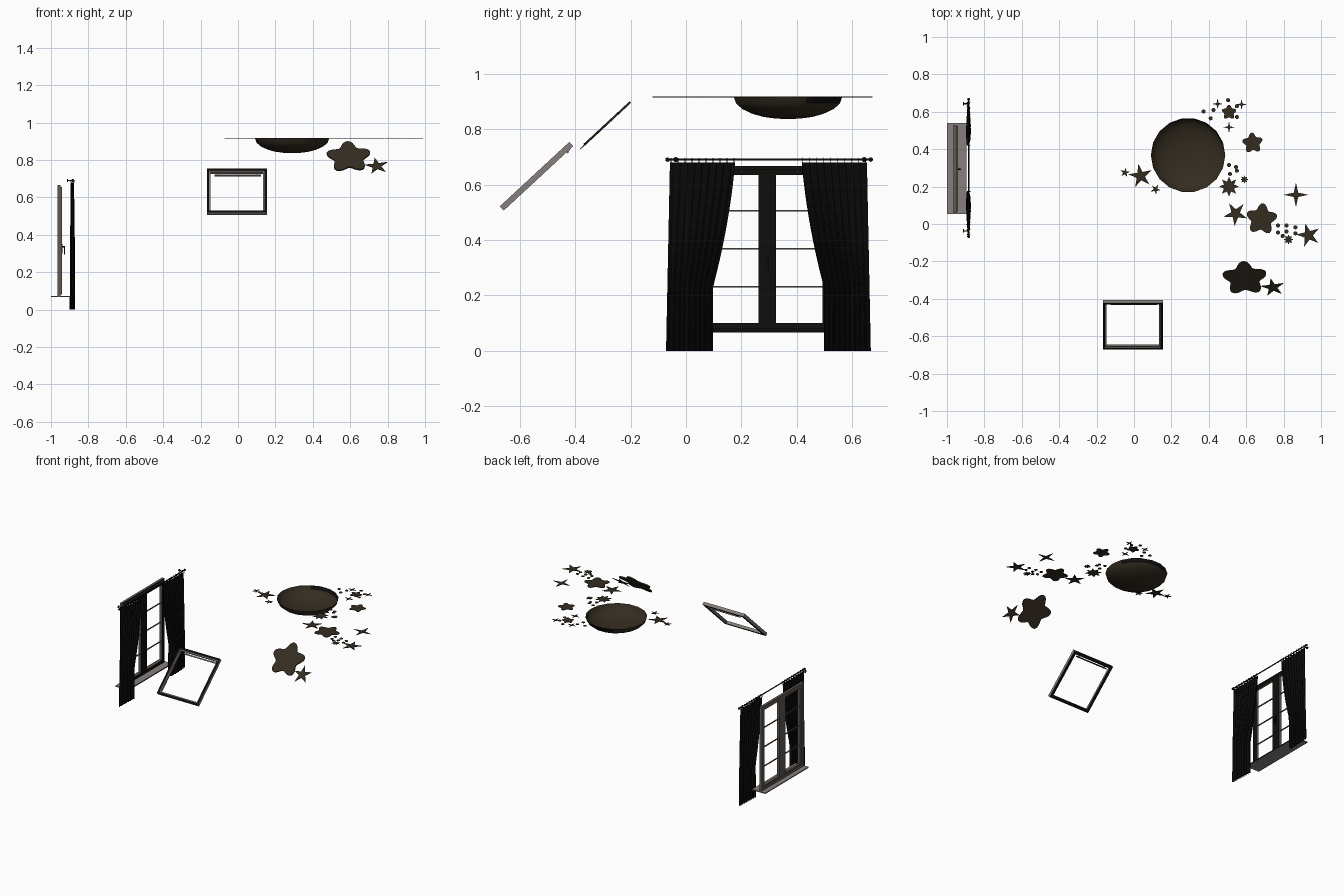
import bpy, bmesh, math
from mathutils import Matrix, Vector

if "Cube" in bpy.data.objects:
    bpy.data.objects.remove(bpy.data.objects["Cube"])


def mat(name, rgb):
    m = bpy.data.materials.new(name)
    m.diffuse_color = (*rgb, 1)
    m.use_nodes = True
    m.node_tree.nodes["Principled BSDF"].inputs["Base Color"].default_value = m.diffuse_color
    return m


BLACK = mat("black_fabric", (0.003, 0.003, 0.003))
DARK = mat("dark_wood", (0.005, 0.0045, 0.004))
BROWN = mat("dark_brown", (0.034, 0.025, 0.015))
WOOD = mat("grey_brown_wood", (0.12, 0.10, 0.083))
GREY = mat("warm_grey", (0.24, 0.215, 0.20))


def finish(name, bm, mats, smooth=False, matrix=None, rule=None, thick=0):
    me = bpy.data.meshes.new(name)
    bm.normal_update()
    if rule:
        for f in bm.faces:
            f.material_index = rule(f)
    for f in bm.faces:
        f.smooth = smooth
    bm.to_mesh(me)
    bm.free()
    for m in mats:
        me.materials.append(m)
    ob = bpy.data.objects.new(name, me)
    bpy.context.collection.objects.link(ob)
    if matrix:
        ob.matrix_world = matrix
    if thick:
        ob.modifiers.new("thickness", 'SOLIDIFY').thickness = thick
    return ob


def box(bm, lo, hi):
    c = [(a + b) / 2 for a, b in zip(lo, hi)]
    s = [b - a for a, b in zip(lo, hi)]
    bmesh.ops.create_cube(bm, size=1, matrix=Matrix.Translation(c) @ Matrix.Diagonal((*s, 1)))


def cyl(bm, p, q, r, n=12):
    p, q = Vector(p), Vector(q)
    d = q - p
    m = Matrix.Translation((p + q) / 2) @ d.to_track_quat('Z', 'Y').to_matrix().to_4x4()
    bmesh.ops.create_cone(bm, cap_ends=True, segments=n, radius1=r, radius2=r, depth=d.length, matrix=m)


def frame_yz(bm, x0, x1, y0, y1, z0, z1, w, h):
    # four bars standing in the yz plane: stiles w wide, rails h high
    box(bm, (x0, y0, z0), (x1, y0 + w, z1))
    box(bm, (x0, y1 - w, z0), (x1, y1, z1))
    box(bm, (x0, y0 + w, z0), (x1, y1 - w, z0 + h))
    box(bm, (x0, y0 + w, z1 - h), (x1, y1 - w, z1))


def frame_xy(bm, x, y, z0, z1, w):
    # four bars lying in the xy plane, half sizes x and y
    for s in (-1, 1):
        a, b = sorted((s * x, s * (x - w)))
        box(bm, (a, -y, z0), (b, y, z1))
        a, b = sorted((s * y, s * (y - w)))
        box(bm, (-x + w, a, z0), (x - w, b, z1))


# ---- window: fixed frame, two sashes, glazing bars, handle, sill
MID = 0.293
room_side = lambda f: 1 if f.normal.x > 0.5 else 0
bm = bmesh.new()
frame_yz(bm, -0.966, -0.948, 0.06, 0.53, 0.072, 0.667, 0.02, 0.02)
finish("window_frame", bm, [WOOD, DARK], rule=room_side)
for name, y0, y1 in (("left_sash", 0.066, MID), ("right_sash", MID, 0.524)):
    bm = bmesh.new()
    frame_yz(bm, -0.962, -0.942, y0, y1, 0.08, 0.655, 0.032, 0.02)
    finish(name, bm, [WOOD, DARK], rule=room_side)
    bm = bmesh.new()
    for z in (0.231, 0.368, 0.505):
        box(bm, (-0.957, y0 + 0.03, z - 0.0025), (-0.949, y1 - 0.03, z + 0.0025))
    finish(name + "_glazing_bars", bm, [WOOD])
bm = bmesh.new()
box(bm, (-0.943, MID - 0.008, 0.30), (-0.938, MID + 0.008, 0.35))
cyl(bm, (-0.94, MID, 0.335), (-0.926, MID, 0.335), 0.004)
box(bm, (-0.931, MID - 0.004, 0.295), (-0.925, MID + 0.004, 0.34))
finish("window_handle", bm, [DARK])
bm = bmesh.new()
box(bm, (-1.0, 0.053, 0.066), (-0.896, 0.54, 0.073))
finish("window_sill", bm, [GREY, DARK], rule=room_side)


# ---- curtains: pleated sheets, the second one mirrored across the window centre
def curtain(name, mirror):
    bm = bmesh.new()
    nu, nv, height = 72, 24, 0.68
    rows = []
    for j in range(nv + 1):
        z = height * j / nv
        t = max(0, (z - 0.23) / (height - 0.23))
        outer = -0.072 + 0.014 * z / height
        inner = 0.0975 + 0.08 * t * (1.5 - 0.5 * t)
        row = []
        for i in range(nu + 1):
            u = i / nu
            amp = (0.006 + 0.009 * u) * (1 - 0.35 * t)
            x = -0.885 + amp * math.sin(u * 9 * 2 * math.pi + 0.6 * math.sin(4 * z))
            y = outer + (inner - outer) * u
            row.append(bm.verts.new((x, 2 * 0.2975 - y if mirror else y, z)))
        rows.append(row)
    for a, b in zip(rows, rows[1:]):
        for i in range(nu):
            q = (a[i], a[i + 1], b[i + 1], b[i])
            bm.faces.new(q[::-1] if mirror else q)
    finish(name, bm, [BLACK], smooth=True)


curtain("left_curtain", False)
curtain("right_curtain", True)

# ---- curtain rod with end knobs, wall brackets and rings
RX, RZ = -0.884, 0.69
bm = bmesh.new()
cyl(bm, (RX, -0.065, RZ), (RX, 0.665, RZ), 0.004)
for y in (-0.067, 0.667):
    bmesh.ops.create_uvsphere(bm, u_segments=12, v_segments=8, radius=0.008,
                              matrix=Matrix.Translation((RX, y, RZ)))
for y in (-0.037, 0.643):
    cyl(bm, (RX, y, RZ), (-0.91, y, RZ), 0.003)
    cyl(bm, (-0.913, y, RZ), (-0.909, y, RZ), 0.009)
finish("curtain_rod", bm, [DARK])
bm = bmesh.new()
for k in range(10):
    for y in (-0.054 + 0.0253 * k, 0.649 - 0.0253 * k):
        ring = []
        for i in range(14):
            a = 2 * math.pi * i / 14
            ring.append([bm.verts.new((RX + r * math.cos(a), y + d, RZ - 0.004 + r * math.sin(a)))
                         for r, d in ((0.008, 0), (0.0095, 0.0015), (0.011, 0), (0.0095, -0.0015))])
        for i in range(14):
            a, b = ring[i], ring[(i + 1) % 14]
            for c in range(4):
                bm.faces.new((a[c], a[(c + 1) % 4], b[(c + 1) % 4], b[c]))
finish("curtain_rings", bm, [DARK])

# ---- roof window on the slope: outer frame, inner sash, vent bar
slope = Matrix.Translation((-0.006, -0.54, 0.63)) @ Matrix.Rotation(math.radians(42.8), 4, 'X')
underside = lambda f: 1 if f.normal.z < -0.5 else 0
bm = bmesh.new()
frame_xy(bm, 0.161, 0.171, -0.011, 0.003, 0.02)
finish("roof_window_frame", bm, [GREY, DARK], matrix=slope, rule=underside)
bm = bmesh.new()
frame_xy(bm, 0.161, 0.171, 0.003, 0.010, 0.012)
finish("roof_window_sash", bm, [GREY, DARK], matrix=slope, rule=lambda f: 1 if abs(f.normal.z) > 0.5 else 0)
bm = bmesh.new()
box(bm, (-0.12, 0.138, -0.016), (0.13, 0.146, -0.01))
for x in (-0.1, 0.11):
    box(bm, (x - 0.004, 0.138, -0.012), (x + 0.004, 0.156, -0.008))
finish("roof_window_vent_bar", bm, [GREY, DARK], matrix=slope, rule=underside)

# ---- ceiling lamp: open bowl with a dark patch at the back of its rim
LAMP, CEIL = (0.289, 0.368), 0.917
bm = bmesh.new()
profile = [(0.199, 0), (0.19, 0.025), (0.167, 0.045), (0.13, 0.062), (0.09, 0.073), (0.045, 0.079)]
N = 18
rings = [[bm.verts.new((LAMP[0] + r * math.cos(2 * math.pi * i / N),
                        LAMP[1] + r * math.sin(2 * math.pi * i / N), CEIL - d)) for i in range(N)]
         for r, d in profile]
for a, b in zip(rings, rings[1:]):
    for i in range(N):
        bm.faces.new((a[i], b[i], b[(i + 1) % N], a[(i + 1) % N]))
tip = bm.verts.new((*LAMP, CEIL - 0.081))
for i in range(N):
    bm.faces.new((rings[-1][i], tip, rings[-1][(i + 1) % N]))


def rim_patch(f):
    c = f.calc_center_median()
    az = math.degrees(math.atan2(c.y - LAMP[1], c.x - LAMP[0]))
    return 1 if c.z > CEIL - 0.015 and 25 < az < 125 else 0


finish("ceiling_lamp", bm, [BROWN, DARK], smooth=True, rule=rim_patch)


# ---- star stickers
def star(bm, x, y, r, points=5, ratio=0.36, turn=90, z=0.0):
    c = bm.verts.new((x, y, z))
    n = points * 2
    vs = []
    for i in range(n):
        a = math.radians(turn) + 2 * math.pi * i / n
        q = r if i % 2 == 0 else r * ratio
        vs.append(bm.verts.new((x + q * math.cos(a), y + q * math.sin(a), z)))
    for i in range(n):
        bm.faces.new((c, vs[i], vs[(i + 1) % n]))


def soft_star(bm, x, y, r, turn=90, z=0.0, n=50):
    vs = []
    for i in range(n):
        a = 2 * math.pi * i / n
        q = r * (0.83 + 0.17 * math.cos(5 * a))
        b = a + math.radians(turn)
        vs.append(bm.verts.new((x + q * math.cos(b), y + q * math.sin(b), z)))
    return bm.faces.new(vs)


sky = Matrix.Translation((0, 0, 0.917))
bm = bmesh.new()
for x, y, r, turn in ((0.035, 0.257, 0.066, 100), (-0.048, 0.275, 0.027, 80), (0.115, 0.185, 0.028, 60),
                      (0.543, 0.055, 0.066, 50), (0.933, -0.06, 0.066, 105)):
    star(bm, x, y, r, turn=turn)
finish("five_point_stars", bm, [BROWN], matrix=sky, thick=0.003)
bm = bmesh.new()
for x, y, r in ((0.447, 0.642, 0.029), (0.575, 0.639, 0.029), (0.508, 0.517, 0.031), (0.866, 0.156, 0.066)):
    star(bm, x, y, r, 4, 0.25)
finish("four_point_stars", bm, [BROWN], matrix=sky, thick=0.003)
bm = bmesh.new()
for x, y, r in ((0.508, 0.20, 0.053), (0.59, 0.238, 0.022), (0.826, -0.083, 0.027)):
    star(bm, x, y, r, 8, 0.55)
finish("eight_point_stars", bm, [BROWN], matrix=sky, thick=0.003)
bm = bmesh.new()
for x, y, r, turn in ((0.508, 0.597, 0.04, 90), (0.634, 0.433, 0.056, 95), (0.682, 0.026, 0.085, 85)):
    soft_star(bm, x, y, r, turn)
finish("rounded_stars", bm, [BROWN], matrix=sky, thick=0.003)
bm = bmesh.new()
dots = [(0.372, 0.602), (0.425, 0.61), (0.41, 0.565), (0.503, 0.662), (0.55, 0.63),
        (0.55, 0.572), (0.508, 0.315), (0.545, 0.305), (0.513, 0.268), (0.55, 0.285),
        (0.77, -0.008), (0.815, -0.008), (0.863, -0.018), (0.77, -0.045), (0.815, -0.04),
        (0.863, -0.05), (0.795, -0.064)]
for x, y in dots:
    bmesh.ops.create_circle(bm, cap_ends=True, segments=12, radius=0.011, matrix=Matrix.Translation((x, y, 0)))
finish("sticker_dots", bm, [BROWN], matrix=sky, thick=0.003)

# ---- big rounded star and small star on the sloped wall
wall = Matrix.Translation((0.592, -0.29, 0.815)) @ Matrix.Rotation(math.radians(42.8), 4, 'X')
bm = bmesh.new()
soft_star(bm, 0, 0, 0.122, 93, 0.004)
finish("wall_star_large", bm, [BROWN], matrix=wall, thick=0.008)
bm = bmesh.new()
star(bm, 0.15, -0.068, 0.066, turn=100)
finish("wall_star_small", bm, [BROWN], matrix=wall, thick=0.003)
